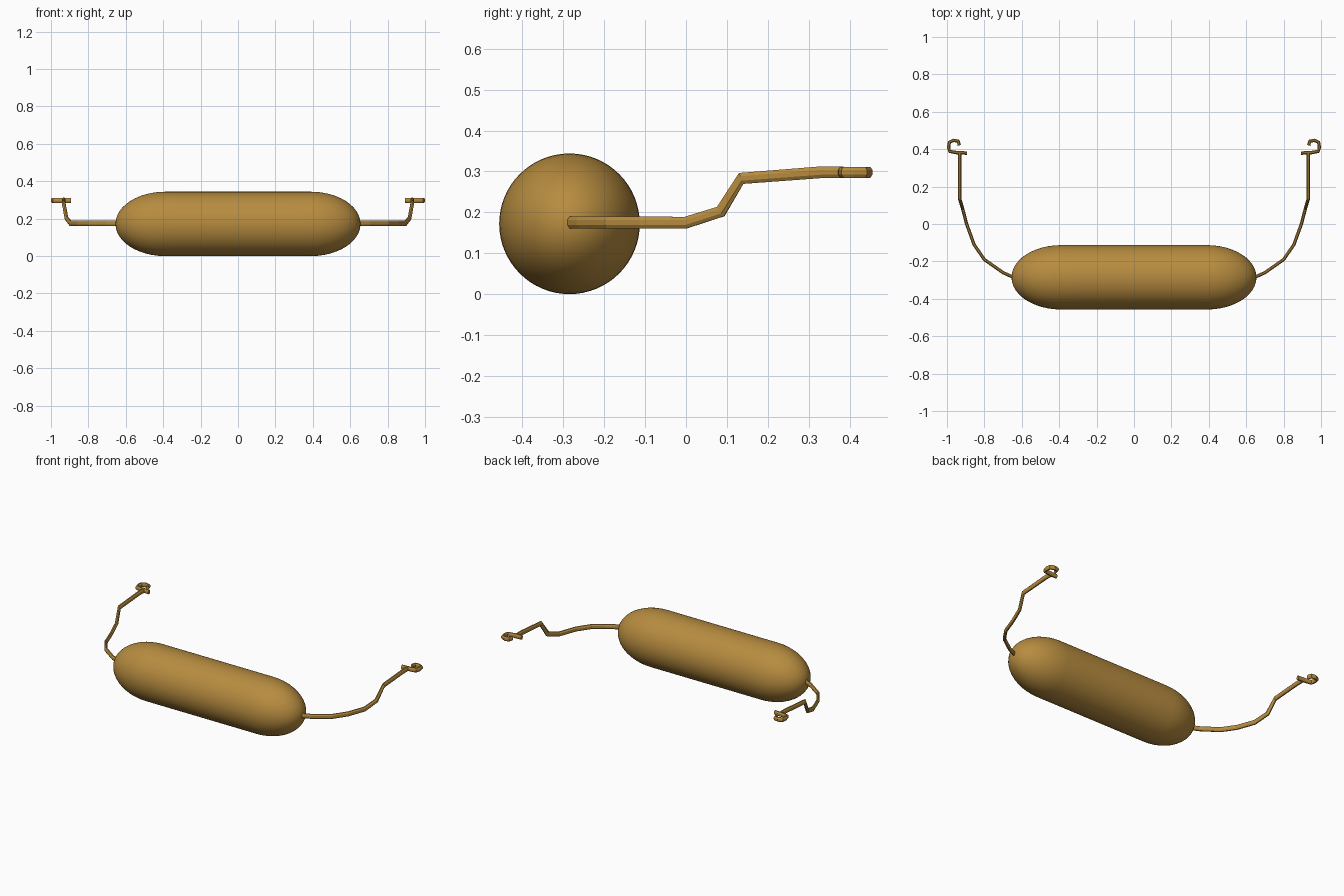
import bpy, bmesh
from math import sin, cos, pi, radians
from mathutils import Vector

cube = bpy.data.objects.get("Cube")
if cube:
    bpy.data.objects.remove(cube, do_unlink=True)

GOLD_BROWN = bpy.data.materials.new("golden brown")
GOLD_BROWN.use_nodes = True
GOLD_BROWN.diffuse_color = (0.47, 0.26, 0.05, 1)
GOLD_BROWN.node_tree.nodes["Principled BSDF"].inputs["Base Color"].default_value = (0.47, 0.26, 0.05, 1)
ROLLER_CENTRE = Vector((0, -0.285, 0.172))


def skin(name, rings):
    """Skin a list of point rings and cap both ends."""
    bm = bmesh.new()
    loops = [[bm.verts.new(p) for p in ring] for ring in rings]
    n = len(loops[0])
    for a, b in zip(loops, loops[1:]):
        for i in range(n):
            bm.faces.new((a[i], a[(i + 1) % n], b[(i + 1) % n], b[i]))
    bm.faces.new(loops[0])
    bm.faces.new(loops[-1])
    bmesh.ops.recalc_face_normals(bm, faces=bm.faces)
    mesh = bpy.data.meshes.new(name)
    bm.to_mesh(mesh)
    bm.free()
    mesh.materials.append(GOLD_BROWN)
    obj = bpy.data.objects.new(name, mesh)
    bpy.context.collection.objects.link(obj)
    return obj


def sweep(name, path, half_width, half_height, sides=8):
    """Sweep an upright oval section along a path."""
    pts = [Vector(p) for p in path]
    rings = []
    for i, p in enumerate(pts):
        tangent = (pts[min(i + 1, len(pts) - 1)] - pts[max(i - 1, 0)]).normalized()
        side = tangent.cross(Vector((0, 0, 1))).normalized()
        up = side.cross(tangent)
        angles = [2 * pi * (k + 0.5) / sides for k in range(sides)]
        rings.append([p + side * half_width * cos(a) + up * half_height * sin(a)
                      for a in angles])
    return skin(name, rings)


# Roller: straight barrel with long rounded ends
RADIUS, DOME_START, DOME_LENGTH, SIDES, STEPS = 0.172, 0.39, 0.265, 64, 13
half = [(0.16, RADIUS), (0.30, RADIUS)]
for i in range(STEPS):
    a = (pi / 2 - 0.02) * i / (STEPS - 1)
    half.append((DOME_START + DOME_LENGTH * sin(a), RADIUS * cos(a)))
profile = [(-x, r) for x, r in reversed(half)] + [(0, RADIUS)] + half
rings = [[ROLLER_CENTRE + Vector((x, r * cos(2 * pi * k / SIDES), r * sin(2 * pi * k / SIDES)))
          for k in range(SIDES)] for x, r in profile]
roller = skin("roller", rings)
bpy.ops.object.select_all(action="DESELECT")
roller.select_set(True)
bpy.context.view_layer.objects.active = roller
bpy.ops.object.shade_smooth_by_angle(angle=radians(30))

# Curved arms and the hooks at their ends
arm = [(0.64, -0.287, 0.175), (0.70, -0.26, 0.175), (0.80, -0.19, 0.175),
       (0.855, -0.11, 0.175), (0.895, 0.0, 0.175), (0.917, 0.085, 0.202),
       (0.932, 0.135, 0.283), (0.932, 0.33, 0.298), (0.932, 0.385, 0.298)]
hook = [(0.893, 0.379, 0.298), (0.95, 0.382, 0.298), (0.985, 0.388, 0.298),
        (0.991, 0.41, 0.298), (0.987, 0.437, 0.298), (0.965, 0.447, 0.298),
        (0.94, 0.443, 0.298), (0.934, 0.42, 0.298)]
for side, sign in (("left", 1), ("right", -1)):
    for part, path, w, h in (("arm", arm, 0.0095, 0.0155), ("hook", hook, 0.01, 0.0145)):
        sweep(f"{side}_{part}", [(sign * x, y, z) for x, y, z in path], w, h)
